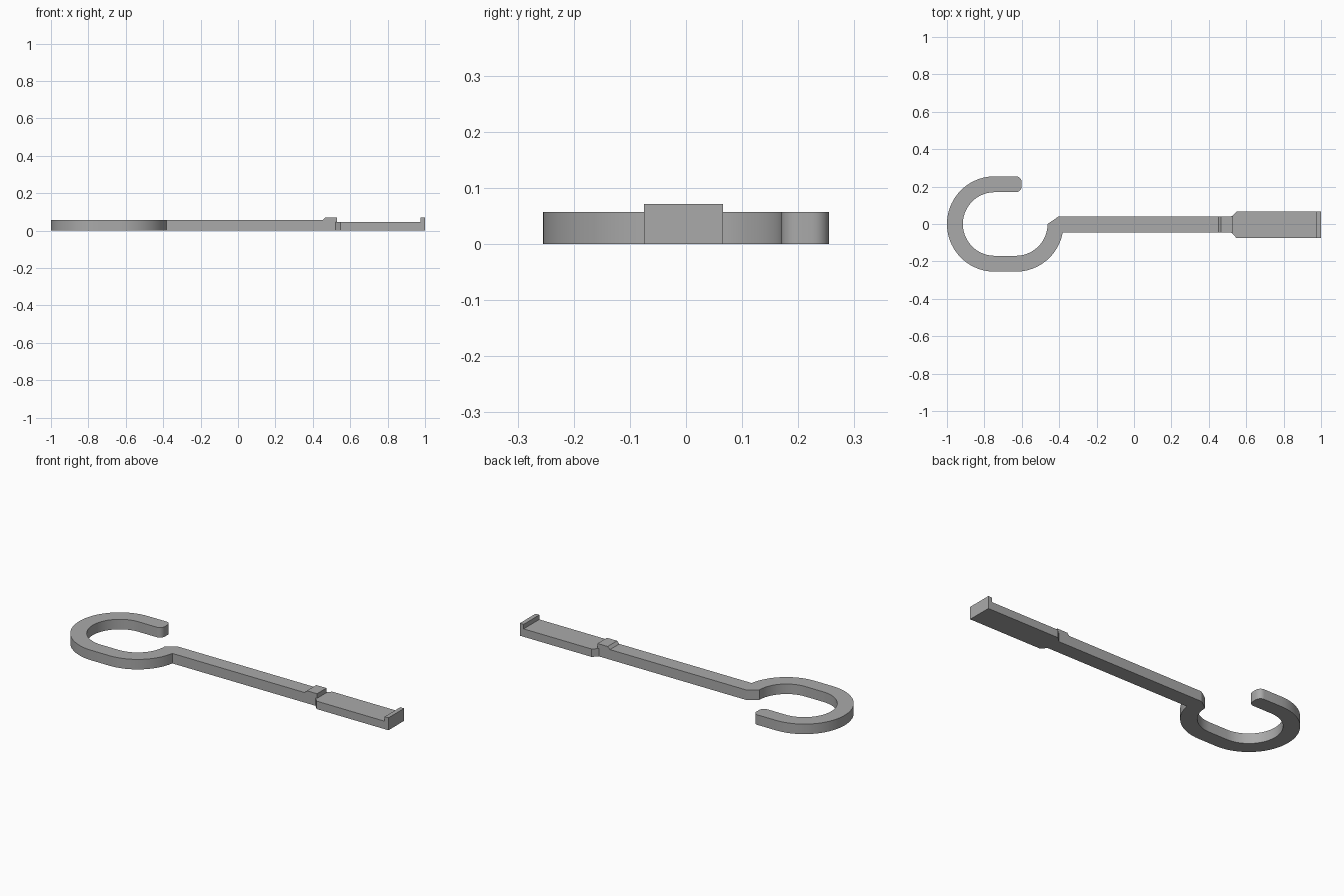
import bpy, bmesh, math

if "Cube" in bpy.data.objects:
    bpy.data.objects.remove(bpy.data.objects["Cube"])

grey = bpy.data.materials.new("grey")
grey.diffuse_color = (0.4, 0.4, 0.4, 1)
grey.use_nodes = True
grey.node_tree.nodes["Principled BSDF"].inputs["Base Color"].default_value = grey.diffuse_color


def arc(cx, cy, r, a0, a1, n):
    """Points on an arc, angles in degrees."""
    return [(cx + r * math.cos(math.radians(a0 + (a1 - a0) * i / n)),
             cy + r * math.sin(math.radians(a0 + (a1 - a0) * i / n))) for i in range(n + 1)]


def extrude(name, points, offset):
    """Closed 3D outline pushed along an offset."""
    bm = bmesh.new()
    face = bm.faces.new([bm.verts.new(p) for p in points])
    res = bmesh.ops.extrude_face_region(bm, geom=[face], use_keep_orig=True)
    bmesh.ops.translate(bm, vec=offset, verts=[v for v in res["geom"] if isinstance(v, bmesh.types.BMVert)])
    bmesh.ops.recalc_face_normals(bm, faces=bm.faces)
    me = bpy.data.meshes.new(name)
    bm.to_mesh(me)
    bm.free()
    me.materials.append(grey)
    ob = bpy.data.objects.new(name, me)
    bpy.context.collection.objects.link(ob)
    bpy.ops.object.select_all(action='DESELECT')
    ob.select_set(True)
    bpy.context.view_layer.objects.active = ob
    bpy.ops.object.shade_smooth_by_angle(angle=math.radians(30))
    return ob


def slab(name, outline, z0, z1):
    return extrude(name, [(x, y, z0) for x, y in outline], (0, 0, z1 - z0))


R, r = 0.255, 0.17            # hook outer and inner radius
CL, CR, TIP = -0.745, -0.632, -0.601
Y0, Y1 = -0.046, 0.039        # shaft sides
YC, W = -0.0045, 0.0705       # plate centre and half width
c = 0.03                      # tip rounding

# Hook and shaft in one continuous outline
outline = arc(TIP - c, R - c, c, 0, 90, 6)
outline += arc(CL, 0, R, 90, 270, 36)
outline += arc(CR, 0, R, -90, math.degrees(math.asin(Y0 / R)), 16)
outline += [(0.53, Y0), (0.53, Y1), (-0.405, Y1)]
outline += arc(CR, 0, r, 0, -90, 18)
outline += arc(CL, 0, r, 270, 90, 36)
outline += arc(TIP - c, r + c, c, -90, 0, 6)
slab("hook_and_shaft", outline, 0, 0.057)

# Ramped stop on the end of the shaft
stop = [(0.452, 0.057), (0.466, 0.071), (0.53, 0.071), (0.53, 0.057)]
extrude("stop", [(x, Y0, z) for x, z in stop], (0, Y1 - Y0, 0))

# Wide plate with chamfered shoulders
slab("plate", [(0.52, Y0), (0.548, YC - W), (1, YC - W), (1, YC + W), (0.548, YC + W), (0.52, Y1)], 0, 0.045)

# Raised lip at the far end
slab("lip", [(0.976, YC - W), (1, YC - W), (1, YC + W), (0.976, YC + W)], 0.045, 0.071)
